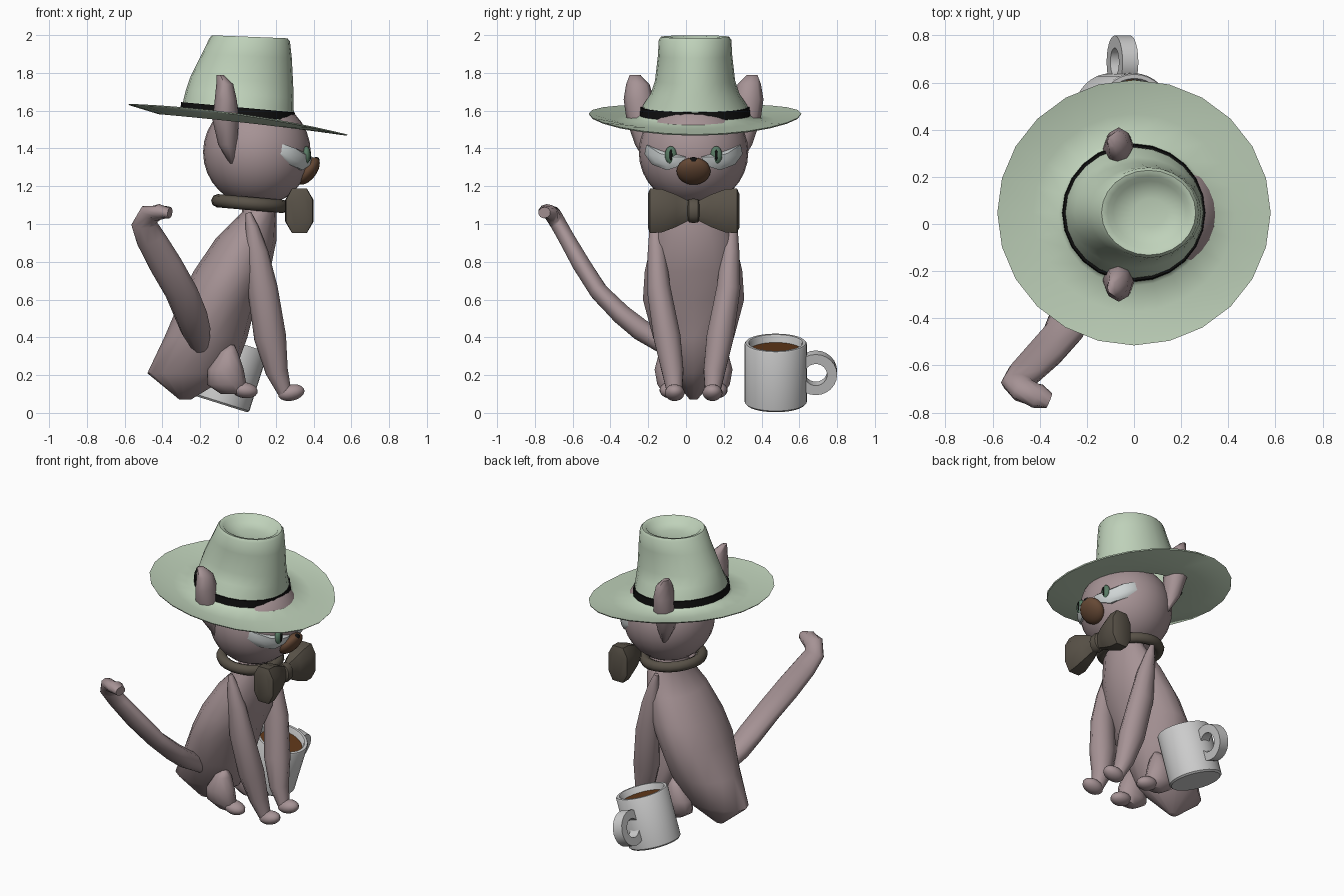
import bpy, bmesh
from math import sin, cos, pi, sqrt, radians
from mathutils import Vector, Matrix

if "Cube" in bpy.data.objects:
    bpy.data.objects.remove(bpy.data.objects["Cube"])

CY = 0.04  # symmetry plane of the cat


def mat(name, r, g, b):
    m = bpy.data.materials.new(name)
    m.diffuse_color = (r, g, b, 1)
    m.use_nodes = True
    m.node_tree.nodes["Principled BSDF"].inputs["Base Color"].default_value = m.diffuse_color
    return m


FUR = mat("fur", .38, .29, .30)
FELT = mat("felt", .52, .64, .49)
BLACK = mat("black", .005, .005, .005)
CLOTH = mat("cloth", .10, .085, .065)
NOSE = mat("nose", .13, .065, .035)
WHITE = mat("eye_white", .62, .66, .66)
GREEN = mat("iris_green", .10, .20, .13)
COFFEE = mat("coffee", .12, .04, .01)


def finish(name, bm, m=None, angle=40):
    bmesh.ops.recalc_face_normals(bm, faces=bm.faces)
    me = bpy.data.meshes.new(name)
    bm.to_mesh(me)
    bm.free()
    ob = bpy.data.objects.new(name, me)
    bpy.context.collection.objects.link(ob)
    if m:
        me.materials.append(m)
    bpy.ops.object.select_all(action='DESELECT')
    ob.select_set(True)
    bpy.context.view_layer.objects.active = ob
    bpy.ops.object.shade_smooth_by_angle(angle=radians(angle))
    return ob


def loft(name, rings, m=None, caps=(True, True), closed=False, angle=40):
    """Skin a list of equal-length point rings."""
    bm = bmesh.new()
    vs = [[bm.verts.new(p) for p in r] for r in rings]
    n = len(vs[0])
    pairs = list(zip(vs, vs[1:])) + ([(vs[-1], vs[0])] if closed else [])
    for a, b in pairs:
        for i in range(n):
            j = (i + 1) % n
            bm.faces.new((a[i], a[j], b[j], b[i]))
    if not closed:
        if caps[0]:
            bm.faces.new(vs[0])
        if caps[1]:
            bm.faces.new(vs[-1])
    return finish(name, bm, m, angle)


def oval(c, u, v, n):
    c, u, v = Vector(c), Vector(u), Vector(v)
    return [c + u * cos(2 * pi * i / n) + v * sin(2 * pi * i / n) for i in range(n)]


def tube(name, path, m, n=10):
    """path: (x, y, z, radius along x side, other radius)"""
    pts = [Vector(p[:3]) for p in path]
    rings = []
    for i, p in enumerate(path):
        t = (pts[min(i + 1, len(pts) - 1)] - pts[max(i - 1, 0)]).normalized()
        u = (Vector((1, 0, 0)) - t * t.x).normalized()
        rings.append(oval(pts[i], u * p[3], t.cross(u) * p[4], n))
    return loft(name, rings, m, angle=60)


def ball(name, c, r, m, tilt=0, seg=20):
    bm = bmesh.new()
    bmesh.ops.create_uvsphere(bm, u_segments=seg, v_segments=seg // 2 + 2, radius=1)
    bm.transform(Matrix.Translation(c) @ Matrix.Rotation(radians(tilt), 4, 'Y')
                 @ Matrix.Diagonal((*r, 1)))
    return finish(name, bm, m, 60)


# body: z, back x, front x, half width
body = [(.07, -.31, -.25, .02), (.21, -.48, -.02, .14), (.40, -.39, .05, .22),
        (.60, -.305, .10, .275), (.75, -.235, .17, .265), (.92, -.12, .205, .225),
        (1.06, .02, .205, .17), (1.2, .03, .18, .12)]
loft("body", [oval(((a + b) / 2, CY, z), ((b - a) / 2, 0, 0), (0, w, 0), 14)
              for z, a, b, w in body], FUR, angle=60)

# head and nose
ball("head", (.1, CY, 1.38), (.285, .29, .285), FUR, seg=28)
ball("nose", (.37, CY, 1.28), (.045, .09, .085), NOSE, tilt=38)
ball("nose_tip", (.415, CY, 1.335), (.018, .025, .02), BLACK, seg=10)


def head_x(dy, z):
    return .1 + .285 * sqrt(max(.02, 1 - (dy / .29) ** 2 - ((z - 1.38) / .285) ** 2))


# paired parts
EYE = [(.04, 1.355), (.25, 1.42), (.26, 1.37), (.22, 1.315), (.14, 1.285), (.065, 1.31)]
for s, side in ((-1, "right"), (1, "left")):
    def eye_ring(k, off):
        pts = [(.15 + (d - .15) * k, 1.355 + (z - 1.355) * k) for d, z in EYE]
        return [(head_x(d, z) + off, CY + s * d, z) for d, z in pts]
    loft("eye_" + side, [eye_ring(1, -.03), eye_ring(1, .012), eye_ring(.7, .02),
                         eye_ring(.3, .02)], WHITE)
    ball("iris_" + side, (.362, CY + s * .12, 1.365), (.022, .032, .047), GREEN, seg=14)
    ball("pupil_" + side, (.378, CY + s * .12, 1.365), (.01, .009, .03), BLACK, seg=10)

    ear = [(-.03, .23, 1.32, .015, .02), (-.055, .25, 1.42, .05, .06),
           (-.065, .275, 1.55, .07, .08), (-.065, .29, 1.66, .058, .08),
           (-.07, .295, 1.74, .045, .062), (-.095, .31, 1.79, .018, .028)]
    loft("ear_" + side, [oval((x, CY + s * d, z), (a, 0, 0), (0, b, 0), 8)
                         for x, d, z, a, b in ear], FUR, angle=60)

    leg = [(.055, .20, 1.06, .015, .015), (.075, .20, .98, .035, .035),
           (.10, .195, .85, .06, .05), (.13, .185, .66, .08, .066),
           (.17, .14, .40, .085, .075), (.205, .11, .22, .06, .06),
           (.25, .10, .10, .035, .04)]
    tube("front_leg_" + side, [(x, CY + s * d, z, a, b) for x, d, z, a, b in leg], FUR)
    ball("front_paw_" + side, (.282, CY + s * .1, .107), (.073, .053, .043), FUR, -12, 14)
    thigh = [(-.04, .13, .36, .02, .02), (-.05, .13, .32, .05, .055),
             (-.065, .135, .23, .095, .075), (-.06, .13, .15, .105, .065),
             (-.03, .125, .10, .06, .035)]
    loft("hind_leg_" + side, [oval((x, CY + s * d, z), (a, 0, 0), (0, b, 0), 10)
                              for x, d, z, a, b in thigh], FUR, angle=60)
    ball("hind_paw_" + side, (.035, CY + s * .125, .12), (.072, .055, .042), FUR, 8, 14)

# tail
tube("tail", [(-.20, -.12, .36, .05, .05), (-.225, -.24, .44, .08, .06),
              (-.25, -.34, .52, .088, .056), (-.30, -.46, .64, .088, .05),
              (-.38, -.55, .78, .088, .05), (-.46, -.63, .92, .08, .045),
              (-.495, -.675, 1.0, .07, .045), (-.47, -.705, 1.05, .062, .045),
              (-.41, -.73, 1.065, .055, .04), (-.36, -.75, 1.06, .035, .03)], FUR)

# collar and bow tie
bm = bmesh.new()
bmesh.ops.create_circle(bm, radius=1, segments=3)
bm.free()
tilt = Matrix.Translation((.065, CY, 1.108)) @ Matrix.Rotation(radians(5), 4, 'Y')
collar = [oval((0, 0, .035 * sin(a)), (.175 + .033 * cos(a), 0, 0), (0, .185 + .033 * cos(a), 0), 24)
          for a in [2 * pi * k / 8 for k in range(8)]]
loft("collar", [[tilt @ p for p in r] for r in collar], CLOTH, closed=True, angle=60)

half = [(.242, .045, .09), (.23, .07, .118), (.17, .075, .115), (.09, .055, .085), (.03, .03, .055)]
bow = [(-d, a, b) for d, a, b in half] + [(d, a, b) for d, a, b in reversed(half)]
loft("bow_tie", [[(.325 + a * x, CY + d, 1.07 + b * z) for x, z in
                  ((1, .5), (.55, 1), (-.55, 1), (-1, .5), (-1, -.5), (-.55, -1), (.55, -1), (1, -.5))]
                 for d, a, b in bow], CLOTH)
loft("bow_knot", [oval((.325, CY + d, 1.07), (a, 0, 0), (0, 0, a + .015), 12)
                  for d, a in ((-.032, .035), (-.024, .046), (0, .05), (.024, .046), (.032, .035))], CLOTH)


# hat: each ring is centre x, x radius, y radius, height, slope, side lift
def hat_ring(cx, rx, ry, z, slope, lift=0, n=24):
    return [(cx + rx * cos(a), .048 + ry * sin(a),
             z - slope * rx * cos(a) + lift * sin(a) ** 2)
            for a in [2 * pi * i / n for i in range(n)]]


loft("hat", [hat_ring(0, .27, .265, 1.545, .09), hat_ring(0, .42, .41, 1.535, .11, .005),
             hat_ring(0, .575, .56, 1.548, .14, .03), hat_ring(0, .58, .563, 1.555, .14, .03),
             hat_ring(0, .43, .42, 1.548, .11, .005), hat_ring(0, .32, .31, 1.56, .09),
             hat_ring(0, .298, .285, 1.58, .09), hat_ring(.003, .292, .275, 1.63, .09),
             hat_ring(.01, .285, .235, 1.69, .08), hat_ring(.02, .272, .212, 1.76, .07),
             hat_ring(.047, .238, .197, 1.89, .05), hat_ring(.062, .213, .192, 1.975, .04),
             hat_ring(.062, .200, .180, 1.991, .04), hat_ring(.062, .175, .155, 1.985, .04),
             hat_ring(.065, .155, .135, 1.955, .03), hat_ring(.07, .07, .06, 1.94, .03)],
     FELT, caps=(False, True), angle=50)
loft("hat_band", [hat_ring(0, .29, .275, 1.572, .09), hat_ring(0, .305, .293, 1.572, .09),
                  hat_ring(0, .302, .288, 1.618, .09), hat_ring(0, .285, .265, 1.618, .09)],
     BLACK, closed=True)

# mug, tilted on its edge
M = Matrix.Translation((-.1, .475, .05)) @ Matrix.Rotation(radians(17.5), 4, 'Y')


def mug_ring(r, z):
    return [M @ p for p in oval((0, 0, z), (r, 0, 0), (0, r, 0), 32)]


loft("mug", [mug_ring(.155, 0), mug_ring(.165, .01), mug_ring(.165, .33), mug_ring(.16, .337),
             mug_ring(.143, .337), mug_ring(.138, .33), mug_ring(.138, .03)])
loft("coffee", [mug_ring(.139, .285), mug_ring(.139, .295)], COFFEE)
loft("mug_handle", [[M @ p for p in oval((x, .212, .17), (0, r, 0), (0, 0, r), 24)]
                    for r, x in ((.113, -.035), (.113, .035), (.06, .035), (.06, -.035))], closed=True)
